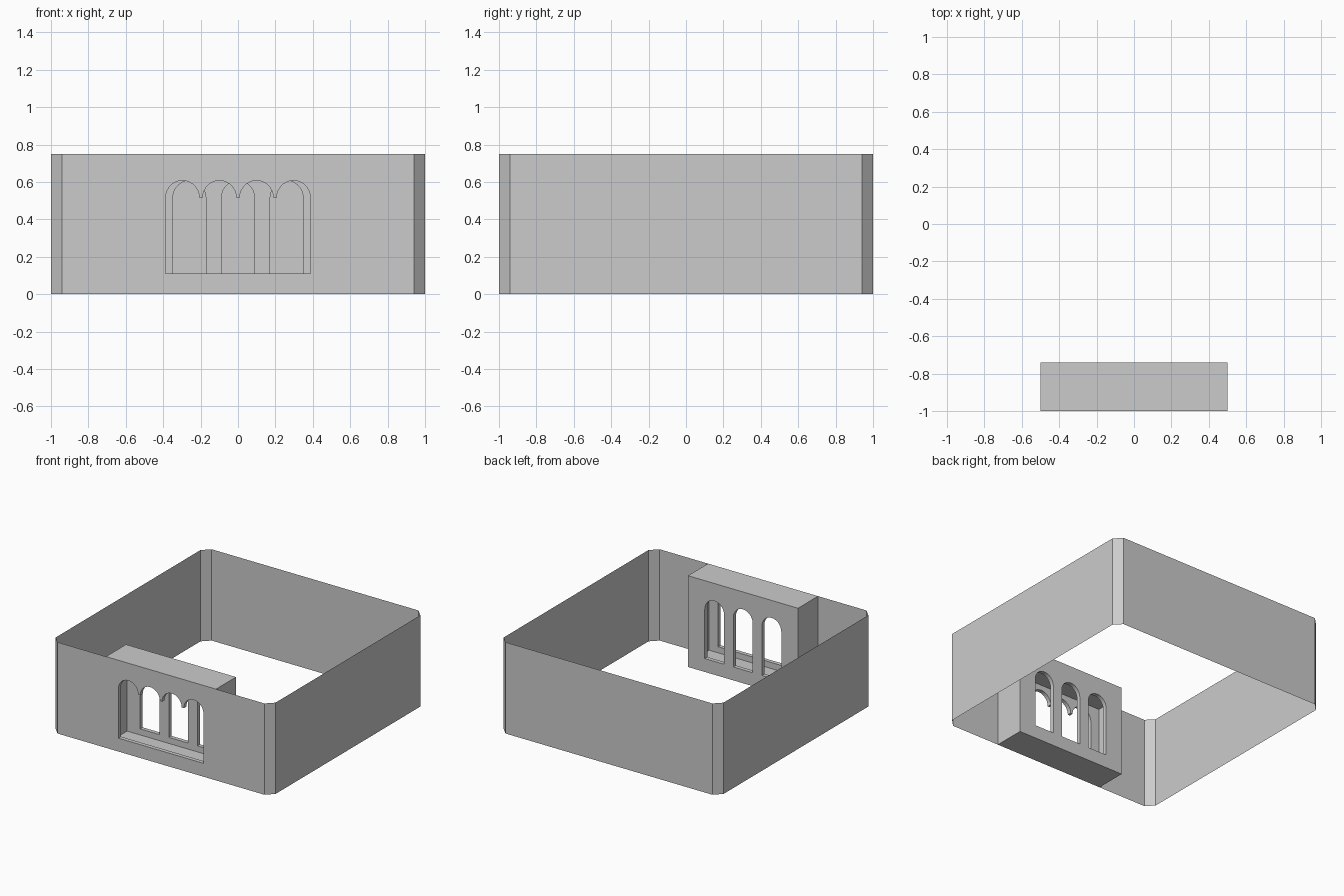
import bpy, bmesh, math

if "Cube" in bpy.data.objects:
    bpy.data.objects.remove(bpy.data.objects["Cube"])

H, T = 0.75, 0.033            # wall height, lining thickness
FRONT, BACK = -1.0, -0.74     # front and back planes of the window bay
SILL, SPRING, RISE = 0.11, 0.515, 0.092


def finish(name, bm):
    bmesh.ops.remove_doubles(bm, verts=bm.verts, dist=1e-5)
    bmesh.ops.recalc_face_normals(bm, faces=bm.faces)
    me = bpy.data.meshes.new(name)
    bm.to_mesh(me)
    bm.free()
    ob = bpy.data.objects.new(name, me)
    bpy.context.collection.objects.link(ob)
    return ob


def rect(hw, z0, z1):
    return [(-hw, z0), (-hw, z1), (hw, z1), (hw, z0)]


def arc(cx, r, n=14):
    return [(cx - r * math.cos(math.pi * i / n),
             SPRING + RISE * math.sin(math.pi * i / n)) for i in range(n + 1)]


def panel(bm, y, outlines):
    """Flat upright panel; the first outline is the edge, the others are holes."""
    edges = []
    for pts in outlines:
        vs = [bm.verts.new((x, y, z)) for x, z in pts]
        edges += [bm.edges.new((vs[i - 1], vs[i])) for i in range(len(vs))]
    bmesh.ops.triangle_fill(bm, edges=edges, use_beauty=True, normal=(0, -1, 0))


def band(bm, pts, y0, y1):
    """Closed outline swept from y0 to y1."""
    a = [bm.verts.new((x, y0, z)) for x, z in pts]
    b = [bm.verts.new((x, y1, z)) for x, z in pts]
    for i in range(len(pts)):
        bm.faces.new((a[i - 1], a[i], b[i], b[i - 1]))


# Outlines: wide scalloped opening in front, three arches behind
scallop = [(-0.387, SILL)]
for k in range(4):
    scallop += arc(-0.297 + 0.198 * k, 0.09)
scallop.append((0.387, SILL))
arches = [[(c - 0.088, SILL)] + arc(c, 0.088) + [(c + 0.088, SILL)]
          for c in (-0.26, 0, 0.26)]
bay = rect(0.5, 0, H)
room = rect(0.5 - T, 0.06, 0.65)

# Thin perimeter wall with chamfered corners, open at the front
c = 0.94
ring = [(c, -1), (1, -c), (1, c), (c, 1), (-c, 1), (-1, c), (-1, -c), (-c, -1)]
bm = bmesh.new()
for (x0, y0), (x1, y1) in zip(ring, ring[1:]):
    bm.faces.new([bm.verts.new(p) for p in
                  ((x0, y0, 0), (x1, y1, 0), (x1, y1, H), (x0, y0, H))])
finish("perimeter_wall", bm)

# Front wall with the scalloped opening and its reveal
bm = bmesh.new()
panel(bm, FRONT, [rect(c, 0, H), scallop])
band(bm, scallop, FRONT, FRONT + T)
panel(bm, FRONT + T, [room, scallop])
finish("front_wall", bm)

# Bay behind it: outer shell, inner lining and arcade
bm = bmesh.new()
band(bm, bay, FRONT, BACK)
finish("bay_shell", bm)

bm = bmesh.new()
band(bm, room, FRONT + T, BACK - T)
finish("bay_lining", bm)

bm = bmesh.new()
panel(bm, BACK, [bay] + arches)
panel(bm, BACK - T, [room] + arches)
for a in arches:
    band(bm, a, BACK - T, BACK)
finish("arcade_wall", bm)
